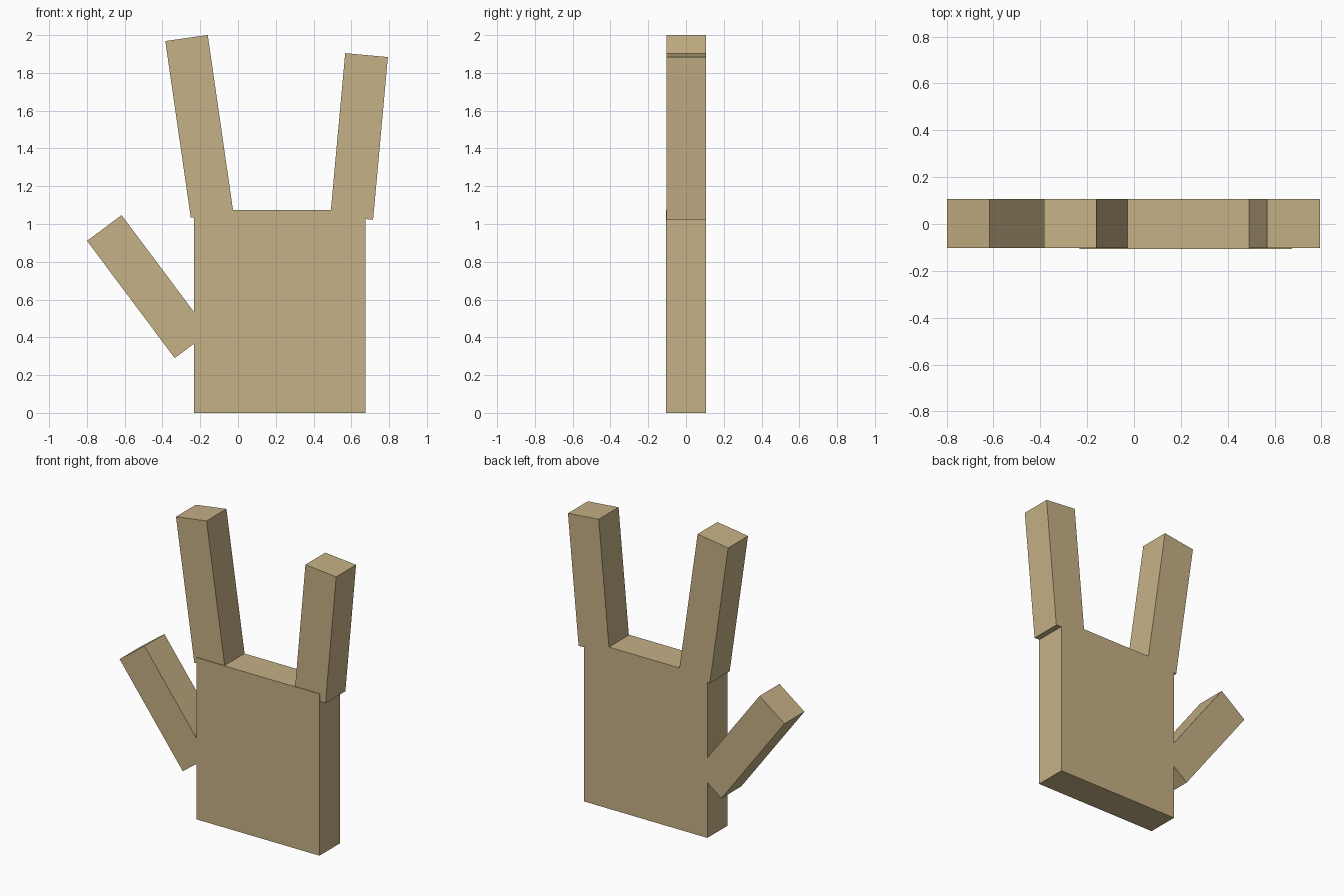
import bpy
from math import radians, sin, cos

if "Cube" in bpy.data.objects:
    bpy.data.objects.remove(bpy.data.objects["Cube"])

skin = bpy.data.materials.new("tan")
skin.diffuse_color = (0.565, 0.44, 0.238, 1)
skin.use_nodes = True
skin.node_tree.nodes["Principled BSDF"].inputs["Base Color"].default_value = skin.diffuse_color

BACK = 0.107  # shared flush back plane


def slab(name, base, width, length, front, lean=0.0):
    """Box whose bottom-left corner (x, z) is base, leaned by an angle towards +x."""
    a = radians(lean)
    across = (cos(a), -sin(a))
    along = (sin(a), cos(a))
    verts = []
    for y in (front, BACK):
        for u, v in ((0, 0), (width, 0), (width, length), (0, length)):
            verts.append((base[0] + u * across[0] + v * along[0], y,
                          base[1] + u * across[1] + v * along[1]))
    faces = [(0, 1, 2, 3), (7, 6, 5, 4), (0, 4, 5, 1),
             (1, 5, 6, 2), (2, 6, 7, 3), (3, 7, 4, 0)]
    mesh = bpy.data.meshes.new(name)
    mesh.from_pydata(verts, [], faces)
    mesh.materials.append(skin)
    obj = bpy.data.objects.new(name, mesh)
    bpy.context.collection.objects.link(obj)
    return obj


# Palm block standing on the ground
slab("palm", (-0.232, 0.0), 0.906, 1.075, -0.107)

# Two fingers and a thumb, set slightly back from the palm front
slab("index_finger", (-0.25, 1.033), 0.227, 0.945, -0.102, -8.2)
slab("little_finger", (0.489, 1.043), 0.227, 0.865, -0.102, 5.2)
slab("thumb", (-0.335, 0.29), 0.228, 0.775, -0.102, -36.8)
